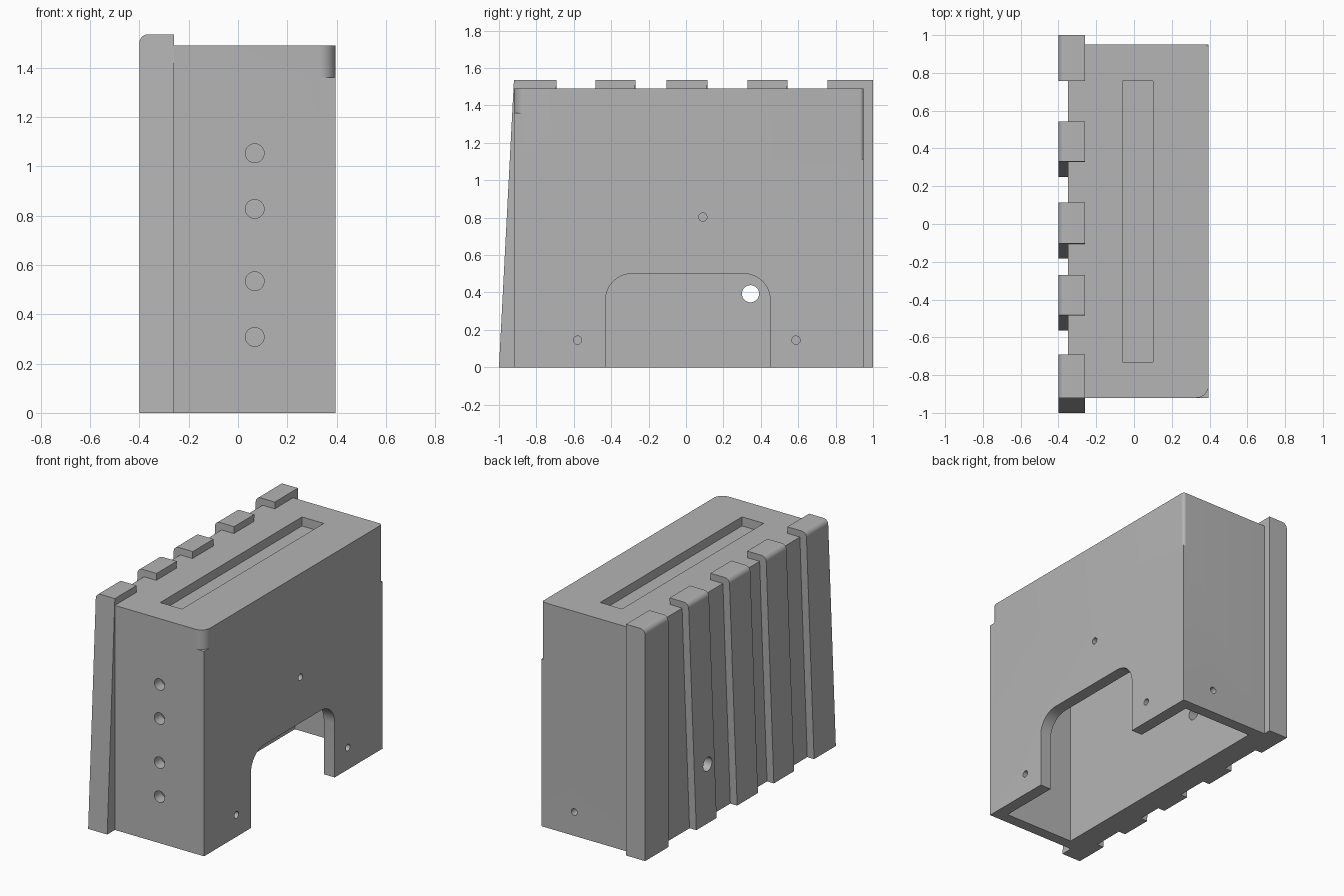
import bpy, bmesh
from math import sin, cos, pi, radians
from mathutils import Vector

if "Cube" in bpy.data.objects:
    bpy.data.objects.remove(bpy.data.objects["Cube"])

grey = bpy.data.materials.new("plain grey")
grey.use_nodes = True
grey.diffuse_color = (0.46, 0.46, 0.46, 1)
grey.node_tree.nodes["Principled BSDF"].inputs["Base Color"].default_value = grey.diffuse_color

# Overall sizes
LEFT, RIGHT, FRONT, BACK, TOP = -0.35, 0.395, -0.92, 0.95, 1.49
RIB_X, RIB_IN, RIB_TOP = -0.4, -0.26, 1.535


def arc(cx, cy, r, start, end, steps=10):
    angles = [radians(start + (end - start) * i / steps) for i in range(steps + 1)]
    return [(cx + r * cos(a), cy + r * sin(a)) for a in angles]


def prism(name, points, axis, a, b):
    """Extrude a 2D outline along one axis from a to b."""
    place = {"x": lambda u, v, w: (w, u, v),
             "y": lambda u, v, w: (u, w, v),
             "z": lambda u, v, w: (u, v, w)}[axis]
    bm = bmesh.new()
    face = bm.faces.new([bm.verts.new(place(u, v, a)) for u, v in points])
    ext = bmesh.ops.extrude_face_region(bm, geom=[face])["geom"]
    shift = Vector(place(0, 0, b - a))
    bmesh.ops.translate(bm, vec=shift, verts=[g for g in ext if isinstance(g, bmesh.types.BMVert)])
    bmesh.ops.recalc_face_normals(bm, faces=bm.faces)
    mesh = bpy.data.meshes.new(name)
    bm.to_mesh(mesh)
    bm.free()
    mesh.materials.append(grey)
    obj = bpy.data.objects.new(name, mesh)
    bpy.context.collection.objects.link(obj)
    return obj


def rect(u0, u1, v0, v1):
    return [(u0, v0), (u1, v0), (u1, v1), (u0, v1)]


def combine(target, tool, operation):
    """Apply a boolean and discard the tool object."""
    mod = target.modifiers.new(tool.name, "BOOLEAN")
    mod.object, mod.operation, mod.solver = tool, operation, "EXACT"
    bpy.context.view_layer.objects.active = target
    bpy.ops.object.modifier_apply(modifier=mod.name)
    bpy.data.objects.remove(tool)


def drill(axis, u, v, r, a, b):
    combine(body, prism("drill", arc(u, v, r, 0, 348.75, 31), axis, a, b), "DIFFERENCE")


body = prism("housing", rect(LEFT, RIGHT, FRONT, BACK), "z", 0, TOP)

# Rounded upper corners on the right side
for r, edge, sign, low in ((0.065, FRONT, 1, 1.36), (0.02, BACK, -1, 1.11)):
    e = 0.05
    curve = [(x, edge + sign * (y + r)) for x, y in arc(RIGHT - r, 0, r, -90, 0)]
    outline = [(RIGHT + e, edge - sign * e), (RIGHT - r, edge - sign * e)] + curve + [(RIGHT + e, edge + sign * r)]
    combine(body, prism("corner_cutter", outline, "z", low, TOP + e), "DIFFERENCE")

# Ribs that lean back and hook over the top edge
R = 0.035
profile = [(RIB_X, 0), (RIB_IN, 0), (RIB_IN, RIB_TOP)] + arc(RIB_X + R, RIB_TOP - R, R, 90, 180, 8)
ribs = ((-0.92, -0.692, 0.08), (-0.483, -0.27, 0.08), (-0.103, 0.115, 0.08),
        (0.33, 0.543, 0.08), (0.757, 1.0, 0))
for start, end, lean in ribs:
    rib = prism("rib", profile, "y", start, end)
    for vert in rib.data.vertices:
        vert.co.y -= lean * max(0, 1 - vert.co.z / TOP)
    combine(body, rib, "UNION")

# Open cavity underneath and shallow slot on top
combine(body, prism("cavity", rect(-0.195, 0.315, -0.845, 0.875), "z", -0.1, 1.39), "DIFFERENCE")
combine(body, prism("slot", rect(-0.06, 0.1, -0.73, 0.757), "z", TOP - 0.06, 1.6), "DIFFERENCE")

# Arched opening in the right wall
arch = [(-0.43, -0.1), (0.45, -0.1)] + arc(0.31, 0.36, 0.14, 0, 90) + arc(-0.29, 0.36, 0.14, 90, 180)
combine(body, prism("arch", arch, "x", 0.2, 0.5), "DIFFERENCE")

# Front row of holes, right wall screw holes, back screw hole, cable hole
for z in (0.308, 0.534, 0.827, 1.053):
    drill("y", 0.068, z, 0.038, -1.1, -0.8)
for y, z in ((0.09, 0.803), (-0.58, 0.145), (0.588, 0.145)):
    drill("x", y, z, 0.022, 0.25, 0.5)
drill("y", 0.155, 0.158, 0.022, 0.8, 1.1)
drill("x", 0.345, 0.393, 0.046, -0.5, -0.1)

# Smooth the curved parts, keep the edges sharp
bpy.ops.object.select_all(action="DESELECT")
body.select_set(True)
bpy.context.view_layer.objects.active = body
bpy.ops.object.shade_smooth_by_angle(angle=pi / 6)
